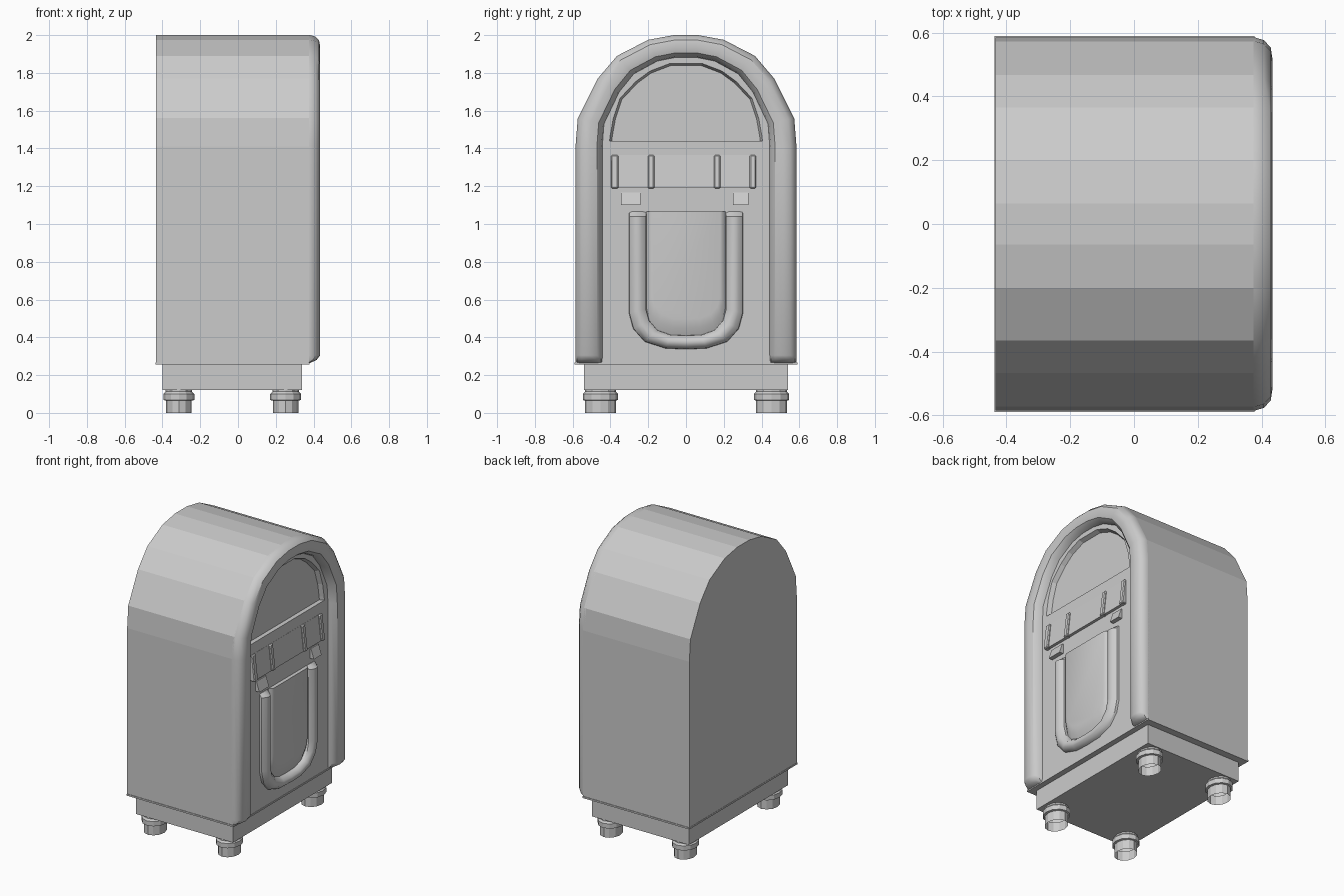
import bpy, math

if "Cube" in bpy.data.objects:
    bpy.data.objects.remove(bpy.data.objects["Cube"])

PANEL_X = 0.375


def loft(name, rings, cap=True, smooth=False, closed=True):
    """Skin a list of equal-length rings of 3D points."""
    n = len(rings[0])
    verts = [p for r in rings for p in r]
    faces = []
    for i in range(len(rings) - 1):
        for j in range(n if closed else n - 1):
            k = (j + 1) % n
            faces.append((i * n + j, i * n + k, (i + 1) * n + k, (i + 1) * n + j))
    if cap:
        faces.append(tuple(range(n))[::-1])
        faces.append(tuple(range(len(verts) - n, len(verts))))
    me = bpy.data.meshes.new(name)
    me.from_pydata(verts, [], faces)
    ob = bpy.data.objects.new(name, me)
    bpy.context.collection.objects.link(ob)
    bpy.ops.object.select_all(action='DESELECT')
    ob.select_set(True)
    bpy.context.view_layer.objects.active = ob
    bpy.ops.object.mode_set(mode='EDIT')
    bpy.ops.mesh.select_all(action='SELECT')
    bpy.ops.mesh.normals_make_consistent(inside=False)
    bpy.ops.object.mode_set(mode='OBJECT')
    if smooth:
        bpy.ops.object.shade_smooth_by_angle(angle=math.radians(35))
    return ob


def mirrored(half):
    """Complete a (y, z) half outline across y = 0."""
    return half + [(-y, z) for y, z in reversed(half) if y > 1e-6]


def layer(outline, x, scale=1.0, centre=(0, 0)):
    cy, cz = centre
    return [(x, cy + (y - cy) * scale, cz + (z - cz) * scale) for y, z in outline]


def box(name, x0, x1, y0, y1, z0, z1, top_x=None):
    """Box whose front face may lean back to top_x."""
    t = x1 if top_x is None else top_x
    return loft(name, [[(x0, y, z0), (x1, y, z0), (t, y, z1), (x0, y, z1)] for y in (y0, y1)])


def moulding(name, outer, inner, heights, profile):
    """Raised band between two half paths; heights scale the relief at each point."""
    hs = heights + heights[::-1]
    o, i = mirrored(outer), mirrored(inner)
    if len(o) < len(hs):
        del hs[len(heights)]
    rings = []
    for (oy, oz), (iy, iz), h in zip(o, i, hs):
        rings.append([(PANEL_X - 0.015 + dx * h, oy + (iy - oy) * t, oz + (iz - oz) * t)
                      for t, dx in profile])
    return loft(name, rings, smooth=True)


# Arched cabinet
arch = [(0.585, 1.41), (0.573, 1.56), (0.467, 1.77), (0.365, 1.89), (0.2, 1.975), (0.065, 2.0)]
outline = mirrored([(0.585, 0.262)] + arch)
cabinet = loft("cabinet", [layer(outline, -0.435), layer(outline, PANEL_X)])

# Recessed arched window, cut from the cabinet front
win = mirrored([(0.405, 1.44), (0.402, 1.465), (0.385, 1.56), (0.35, 1.665),
                (0.265, 1.755), (0.19, 1.81), (0.085, 1.85)])
cutter = loft("window_cutter", [layer(win, PANEL_X - 0.03, 0.97, (0, 1.45)),
                                layer(win, PANEL_X, 1, (0, 1.45)),
                                layer(win, PANEL_X + 0.05, 1, (0, 1.45))])
cutter.hide_render = True
cutter.hide_viewport = True
mod = cabinet.modifiers.new("window", 'BOOLEAN')
mod.object = cutter
mod.operation = 'DIFFERENCE'

# Rounded rim around the front
feet_z = [0.265, 0.28, 0.305]
rim_out = [(0.585, z) for z in feet_z] + arch
rim_in = [(y * 0.44 / 0.585, z if z <= 1.41 else 1.41 + (z - 1.41) * 0.47 / 0.59)
          for y, z in rim_out]
moulding("front_rim", rim_out, rim_in, [0.3, 0.75] + [1] * 7,
         [(0, 0), (0, 0.02), (0.06, 0.048), (0.22, 0.069), (0.5, 0.075),
          (0.78, 0.066), (0.94, 0.04), (1, 0)])

# U-shaped moulding and the pillow panel inside it
u_out = [(0.305, 1.065), (0.305, 1.04), (0.305, 0.53), (0.282, 0.445), (0.22, 0.375),
         (0.11, 0.34), (0, 0.335)]
u_in = [(0.208, 1.065), (0.208, 1.04), (0.208, 0.55), (0.192, 0.49), (0.15, 0.44),
        (0.08, 0.415), (0, 0.412)]
moulding("lower_moulding", u_out, u_in, [0.35] + [1] * 6,
         [(0, 0), (0.05, 0.03), (0.28, 0.052), (0.5, 0.057), (0.72, 0.052), (0.95, 0.03), (1, 0)])
pillow = mirrored(u_in)
mid = (0, 1.065)
loft("lower_panel", [layer(pillow, PANEL_X - 0.01, 1, mid), layer(pillow, PANEL_X + 0.002, 1, mid),
                     layer(pillow, PANEL_X + 0.018, 0.94, mid),
                     layer(pillow, PANEL_X + 0.025, 0.87, mid)], smooth=True)

# Sloping selection panel with four divider bars
box("selection_panel", 0.36, 0.395, -0.395, 0.37, 1.19, 1.365, PANEL_X + 0.001)
for y0, y1 in ((-0.397, -0.358), (-0.202, -0.168), (0.148, 0.182), (0.337, 0.371)):
    bar = box("divider_bar", 0.36, 0.407, y0, y1, 1.188, 1.365, 0.387)
    bev = bar.modifiers.new("bevel", 'BEVEL')
    bev.width = 0.006
    bev.segments = 1

# Two wedge-shaped button blocks
for y0, y1 in ((-0.345, -0.24), (0.248, 0.332)):
    box("button_block", 0.36, 0.405, y0, y1, 1.10, 1.168, 0.382)

# Plinth and thin lip
box("plinth", -0.40, 0.34, -0.54, 0.54, 0.122, 0.262)
box("lip", -0.437, 0.378, -0.589, 0.589, 0.257, 0.268)

# Four collared feet
foot = [(0.068, 0.082, 0), (0.068, 0.082, 0.065), (0.082, 0.093, 0.068), (0.082, 0.093, 0.1),
        (0.07, 0.082, 0.112), (0.07, 0.082, 0.125)]
for cx in (-0.313, 0.252):
    for cy in (-0.453, 0.453):
        loft("foot", [[(cx + rx * math.cos(a * math.tau / 12), cy + ry * math.sin(a * math.tau / 12), z)
                       for a in range(12)] for rx, ry, z in foot], cap=False)
